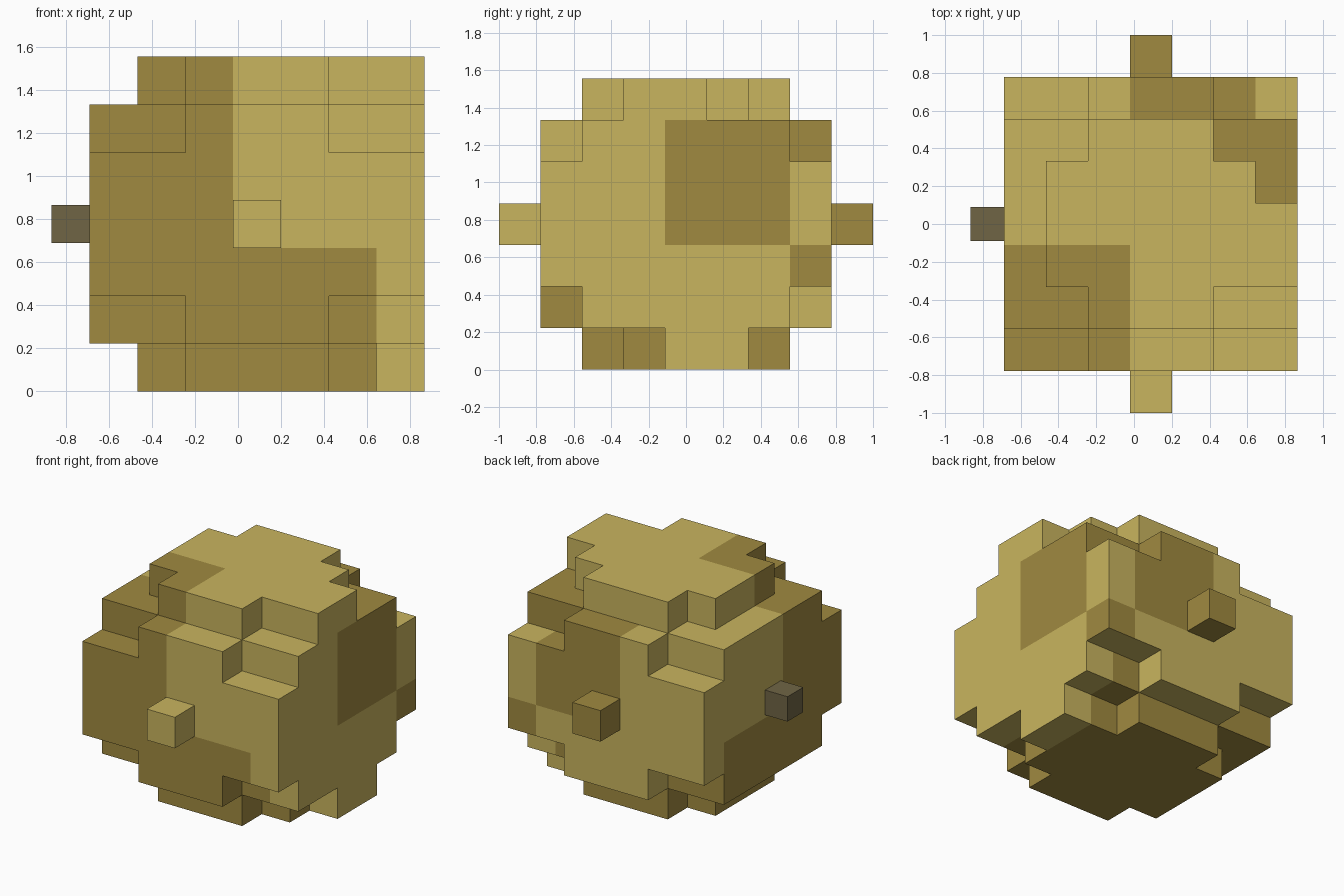
import bpy, bmesh
from mathutils import Vector

if "Cube" in bpy.data.objects:
    bpy.data.objects.remove(bpy.data.objects["Cube"])

C = 2 / 9                                   # size of one block
ORIGIN = Vector((-0.689, -3.5 * C, 0))      # corner of the 7 x 7 x 7 block grid


def material(name, rgb):
    m = bpy.data.materials.new(name)
    m.diffuse_color = (*rgb, 1)
    m.use_nodes = True
    m.node_tree.nodes["Principled BSDF"].inputs["Base Color"].default_value = m.diffuse_color
    return m


LIGHT = material("light_tan", (0.584, 0.462, 0.114))
DARK = material("dark_tan", (0.352, 0.254, 0.051))
STEM = material("stem_brown", (0.162, 0.130, 0.060))


def filled(i, j, k):
    """Blocky ball: full middle layers, stepped in towards top and bottom."""
    if not all(0 <= n <= 6 for n in (i, j, k)):
        return False
    a, b, c = abs(i - 3), abs(j - 3), abs(k - 3)
    if c <= 1:
        return True
    if c == 2:
        return b <= 2 or a <= 1
    # outermost layers, with a short ledge reaching the +x side
    ledge = i == 6 and j in ((2, 3) if k == 6 else (3, 4))
    return (b == 2 and a <= 1) or (b <= 1 and a <= 2) or ledge


def is_dark(axis, sign, i, j, k):
    """Dark patches, one pattern for each facing direction."""
    if axis == 1 and sign < 0:              # front
        return not (i == 6 or (i >= 3 and k >= 3))
    if axis == 0 and sign < 0:              # left
        return not (j == 6 or (j >= 3 and k >= 3))
    if axis == 0:                           # right
        return ((3 <= j <= 5 and 3 <= k <= 5)
                or (j, k) in {(0, 1), (1, 0), (2, 0), (5, 0), (6, 2), (6, 5)})
    if axis == 1:                           # back
        return ((3 <= i <= 5 and 3 <= k <= 5) or (k == 0 and i < 6)
                or (i, k) in {(0, 1), (1, 1), (5, 1), (6, 2), (6, 5)})
    if sign > 0:                            # top
        return ((i < 3 and j < 3) or (j == 6 and 3 <= i <= 5)
                or (i, j) in {(5, 5), (6, 5), (6, 4)})
    return i < 6 and j < 6                  # underside


def link(bm, name, mats):
    me = bpy.data.meshes.new(name)
    bm.to_mesh(me)
    bm.free()
    for m in mats:
        me.materials.append(m)
    ob = bpy.data.objects.new(name, me)
    bpy.context.collection.objects.link(ob)
    return ob


def block(name, centre, size, mat):
    bm = bmesh.new()
    bmesh.ops.create_cube(bm, size=1)
    bmesh.ops.scale(bm, vec=size, verts=bm.verts)
    bmesh.ops.translate(bm, vec=centre, verts=bm.verts)
    return link(bm, name, [mat])


# Body: only the outer faces of the filled blocks
bm = bmesh.new()
cells = [(i, j, k) for i in range(7) for j in range(7) for k in range(7) if filled(i, j, k)]
for cell in cells:
    for axis in range(3):
        for sign in (-1, 1):
            step = [0, 0, 0]
            step[axis] = sign
            if filled(*(c + s for c, s in zip(cell, step))):
                continue
            u, v = (axis + 1) % 3, (axis + 2) % 3
            corners = []
            for du, dv in ((0, 0), (1, 0), (1, 1), (0, 1))[::sign]:
                p = Vector(cell)
                p[axis] += sign > 0
                p[u] += du
                p[v] += dv
                corners.append(bm.verts.new(ORIGIN + p * C))
            bm.faces.new(corners).material_index = int(is_dark(axis, sign, *cell))
bmesh.ops.remove_doubles(bm, verts=bm.verts, dist=0.001)
link(bm, "body", [LIGHT, DARK])

# Knobs on the front and back
mid_x, mid_z = ORIGIN.x + 3.5 * C, 3.5 * C
block("front_knob", (mid_x, -4 * C, mid_z), (C, C, C), LIGHT)
block("back_knob", (mid_x, 4 * C, mid_z), (C, C, C), DARK)

# Stem on the left side
block("stem", (ORIGIN.x - 0.4 * C, 0, mid_z), (0.8 * C, 0.8 * C, 0.8 * C), STEM)
